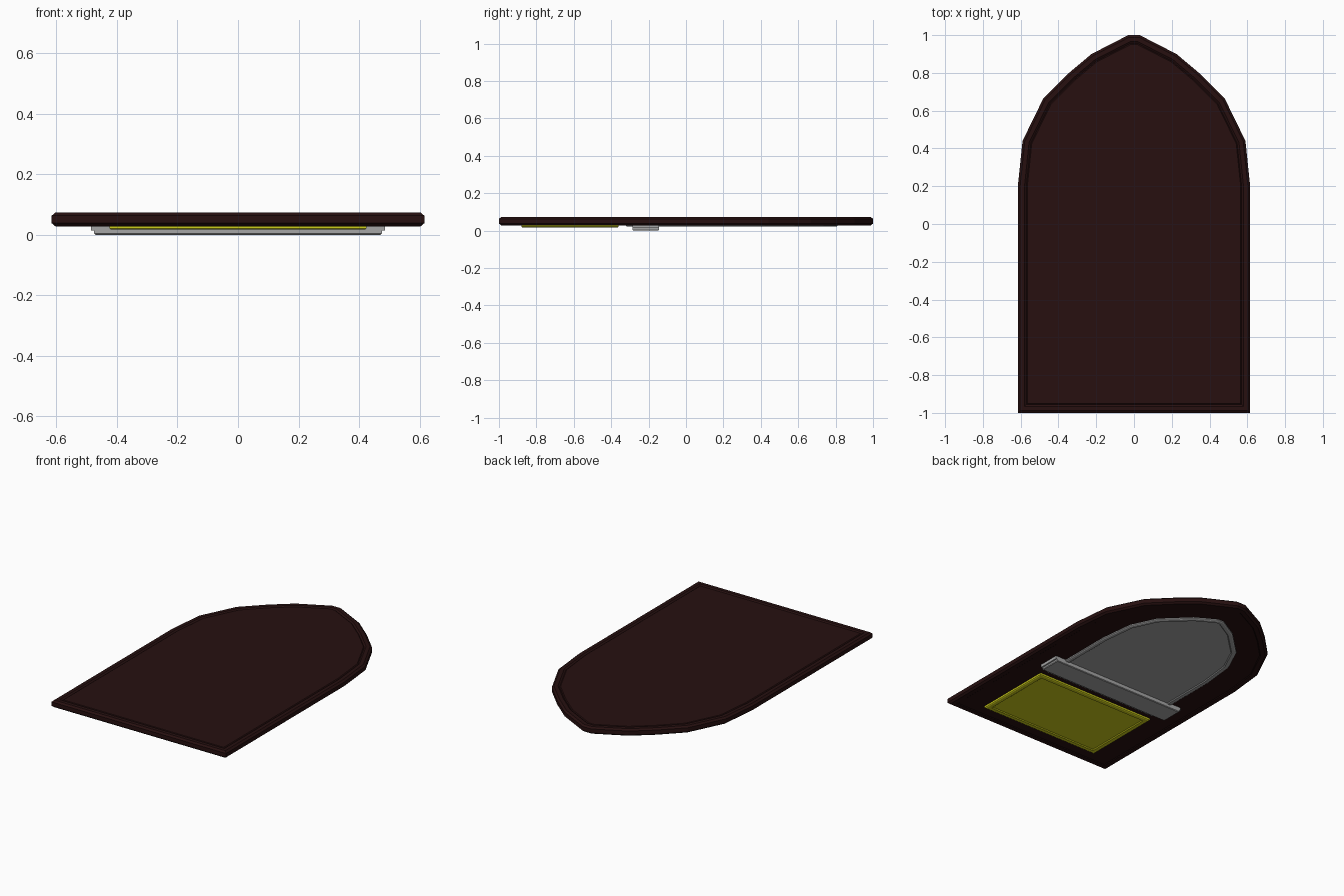
import bpy, bmesh
from mathutils import Vector

old = bpy.data.objects.get("Cube")
if old:
    bpy.data.objects.remove(old, do_unlink=True)


def material(name, rgb):
    m = bpy.data.materials.new(name)
    m.use_nodes = True
    m.diffuse_color = (*rgb, 1)
    m.node_tree.nodes["Principled BSDF"].inputs["Base Color"].default_value = (*rgb, 1)
    return m


DARK = material("dark_wood", (0.02, 0.005, 0.005))
GREY = material("grey_stone", (0.38, 0.38, 0.38))
YELLOW = material("yellow", (0.62, 0.62, 0.01))


def mirrored(half):
    """Right half of an outline, bottom to top, completed on the other side."""
    return half + [(-x, y) for x, y in reversed(half) if x > 0]


def inset(points, d):
    """Move every edge of a counter-clockwise outline inward by d."""
    pts = [Vector(p) for p in points]
    out = []
    for i, p in enumerate(pts):
        a = (p - pts[i - 1]).normalized()
        b = (pts[(i + 1) % len(pts)] - p).normalized()
        na, nb = Vector((-a.y, a.x)), Vector((-b.y, b.x))
        out.append(p + (na + nb) * d / (1 + na.dot(nb)))
    return out


def slab(name, outline, rings, mat):
    """Solid lofted through (inset, height) rings and capped at both ends."""
    bm = bmesh.new()
    loops = [[bm.verts.new((p.x, p.y, z)) for p in inset(outline, d)] for d, z in rings]
    for low, high in zip(loops, loops[1:]):
        for i in range(len(low)):
            j = (i + 1) % len(low)
            bm.faces.new((low[i], low[j], high[j], high[i]))
    bm.faces.new(loops[0])
    bm.faces.new(loops[-1])
    bmesh.ops.recalc_face_normals(bm, faces=bm.faces)
    mesh = bpy.data.meshes.new(name)
    bm.to_mesh(mesh)
    bm.free()
    mesh.materials.append(mat)
    obj = bpy.data.objects.new(name, mesh)
    bpy.context.collection.objects.link(obj)
    return obj


def rectangle(x, y0, y1):
    return mirrored([(x, y0), (x, y1)])


# Arched board: raised chamfered rim around a slightly sunken panel
arch = mirrored([(0.615, -1), (0.615, 0.2), (0.59, 0.44), (0.48, 0.665),
                 (0.35, 0.795), (0.225, 0.9), (0.03, 1)])
slab("arched_board", arch, [
    (0.045, 0.032), (0.04, 0.028), (0.012, 0.028), (0, 0.038),
    (0, 0.063), (0.012, 0.073), (0.035, 0.073), (0.045, 0.066), (0.05, 0.07)], DARK)


def framed(name, outline, bottom, width, mat):
    """Underside panel with a raised rim and sunken middle."""
    slab(name, outline, [
        (0, 0.034), (0, bottom + 0.004), (0.006, bottom),
        (width - 0.006, bottom), (width, bottom + 0.005)], mat)


# Underside panels
small_arch = mirrored([(0.41, -0.32), (0.41, 0.2), (0.385, 0.42),
                       (0.31, 0.58), (0.15, 0.735), (0.02, 0.81)])
framed("upper_arch_panel", small_arch, 0.021, 0.032, GREY)
framed("lower_panel", rectangle(0.425, -0.88, -0.36), 0.017, 0.035, YELLOW)

# Crossbar with a slightly longer backing plate
slab("crossbar_plate", rectangle(0.485, -0.285, -0.145), [(0, 0.014), (0, 0.034)], GREY)
slab("crossbar", rectangle(0.475, -0.285, -0.145),
     [(0.004, 0), (0, 0.004), (0, 0.016)], GREY)
